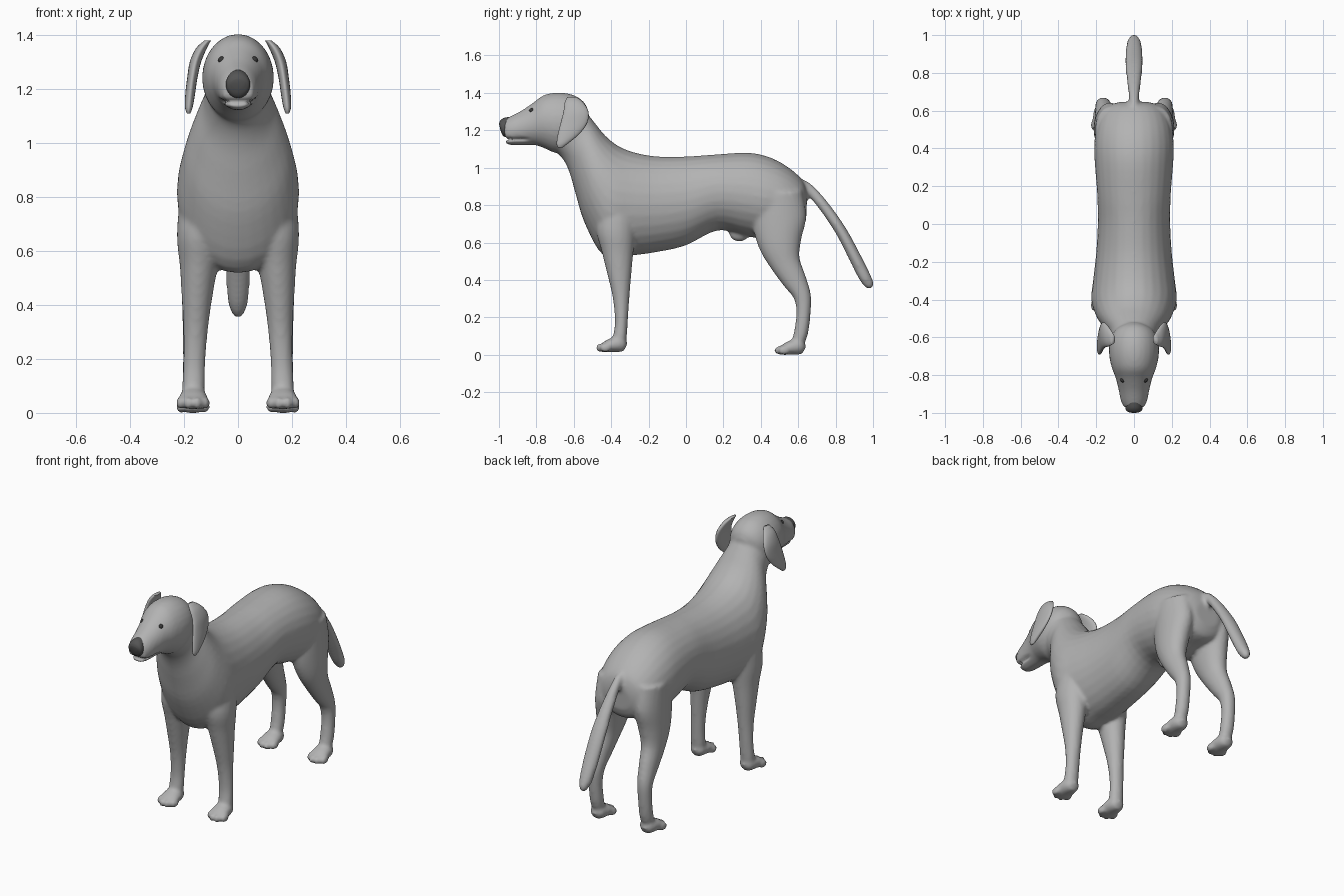
import bpy, bmesh, math
from mathutils import Vector, Matrix


def mat(name, v):
    m = bpy.data.materials.new(name)
    m.diffuse_color = (v, v, v, 1)
    return m


COAT, NOSE, EYE = mat("grey coat", 0.45), mat("dark nose", 0.09), mat("eye", 0.04)


def spline(rows, steps=4):
    """Catmull-Rom interpolation through station rows."""
    out = []
    for i in range(len(rows) - 1):
        p = [rows[max(i - 1, 0)], rows[i], rows[i + 1], rows[min(i + 2, len(rows) - 1)]]
        for k in range(steps):
            t = k / steps
            out.append([0.5 * (2 * b + (c - a) * t + (2 * a - 5 * b + 4 * c - d) * t * t
                               + (3 * b - a - 3 * c + d) * t ** 3) for a, b, c, d in zip(*p)])
    return out + [list(rows[-1])]


def loft(bm, rows, sides=(1,), n=28, dy=0, dz=0):
    """Rings spanning side-view points A and B: (yA, zA, yB, zB, x, half width)."""
    for s in sides:
        rings = []
        for ya, za, yb, zb, x, w in spline(rows):
            ring = []
            for i in range(n):
                a = math.tau * i / n
                t = 0.5 - 0.5 * math.cos(a)
                ring.append(bm.verts.new((s * (x + w * math.sin(a)),
                                          ya + (yb - ya) * t + dy, za + (zb - za) * t + dz)))
            rings.append(ring)
        for r, q in zip(rings, rings[1:]):
            for i in range(n):
                j = (i + 1) % n
                bm.faces.new((r[i], r[j], q[j], q[i]))
        bm.faces.new(rings[0][::-1])
        bm.faces.new(rings[-1])


def ball(bm, loc, size):
    m = Matrix.Translation(loc) @ Matrix.Diagonal((*size, 1))
    bmesh.ops.create_uvsphere(bm, u_segments=20, v_segments=12, radius=1, matrix=m)


def finish(bm, name, material):
    bmesh.ops.recalc_face_normals(bm, faces=bm.faces)
    me = bpy.data.meshes.new(name)
    bm.to_mesh(me)
    bm.free()
    me.materials.append(material)
    me.shade_smooth()
    ob = bpy.data.objects.new(name, me)
    bpy.context.collection.objects.link(ob)
    return ob


BOTH = (1, -1)
bm = bmesh.new()

# trunk and neck
loft(bm, [(.648, .86, .642, .72, 0, .08), (.625, .93, .61, .66, 0, .15), (.55, 1.0, .52, .64, 0, .192),
          (.45, 1.055, .42, .62, 0, .21), (.33, 1.08, .32, .635, 0, .208), (.15, 1.07, .17, .665, 0, .195),
          (0, 1.06, 0, .585, 0, .192), (-.15, 1.06, -.15, .55, 0, .2), (-.27, 1.08, -.3, .53, 0, .215),
          (-.36, 1.115, -.44, .53, 0, .226), (-.43, 1.17, -.54, .70, 0, .2), (-.48, 1.23, -.59, .86, 0, .163),
          (-.52, 1.28, -.625, .98, 0, .13), (-.56, 1.32, -.665, 1.055, 0, .118),
          (-.62, 1.3, -.72, 1.1, 0, .1)])
# head and muzzle
loft(bm, [(-.52, 1.30, -.55, 1.2, 0, .05), (-.545, 1.35, -.58, 1.13, 0, .10), (-.60, 1.388, -.64, 1.09, 0, .128),
          (-.68, 1.402, -.70, 1.08, 0, .132), (-.76, 1.388, -.76, 1.105, 0, .118),
          (-.82, 1.345, -.81, 1.121, 0, .097), (-.88, 1.305, -.88, 1.12, 0, .081),
          (-.94, 1.274, -.93, 1.12, 0, .07), (-.975, 1.255, -.965, 1.128, 0, .054)])
# tail
loft(bm, [(.58, .95, .58, .87, 0, .03), (.66, .92, .635, .865, 0, .025), (.75, .825, .71, .782, 0, .034),
          (.85, .685, .80, .65, 0, .045), (.93, .54, .872, .51, 0, .045), (.985, .43, .925, .405, 0, .038),
          (1.003, .38, .955, .365, 0, .024), (.995, .356, .975, .352, 0, .01)])
# front legs
loft(bm, [(-.45, .85, -.25, .85, .125, .085), (-.48, .68, -.27, .65, .138, .088), (-.45, .55, -.283, .53, .145, .07),
          (-.418, .42, -.293, .42, .152, .056), (-.391, .3, -.303, .3, .157, .045),
          (-.38, .18, -.311, .18, .162, .041), (-.39, .1, -.318, .08, .165, .042),
          (-.40, .06, -.33, .04, .165, .035)], BOTH)
# hind legs
loft(bm, [(.36, .85, .62, .88, .12, .085), (.36, .68, .643, .74, .128, .084), (.395, .56, .617, .62, .14, .074),
          (.455, .46, .607, .52, .15, .06), (.525, .365, .64, .42, .157, .05), (.577, .3, .668, .32, .162, .043),
          (.59, .22, .666, .22, .165, .039), (.577, .12, .652, .11, .165, .039),
          (.56, .06, .625, .04, .165, .035)], BOTH)
# paws with toes
for dy, dz in ((0, 0), (.955, -.014)):
    loft(bm, [(-.312, .06, -.325, .035, .165, .02), (-.34, .1, -.34, .016, .165, .043),
              (-.40, .09, -.40, .014, .166, .054), (-.44, .068, -.445, .014, .167, .052),
              (-.46, .045, -.46, .025, .167, .035)], BOTH, dy=dy, dz=dz)
    for s in BOTH:
        for ox, oy in ((-.045, .022), (-.016, 0), (.016, 0), (.045, .022)):
            ball(bm, (s * (.167 + ox), -.453 + oy + dy, .037 + dz), (.018, .031, .024))
# belly bump in front of the hind legs
ball(bm, (0, .285, .65), (.035, .055, .045))

# fuse everything into one smooth skin
raw = finish(bm, "body", COAT)
r = raw.modifiers.new("fuse", 'REMESH')
r.mode, r.voxel_size, r.use_smooth_shade = 'VOXEL', 0.0105, True
sm = raw.modifiers.new("soften", 'SMOOTH')
sm.factor, sm.iterations = 0.5, 5
skin = bpy.data.meshes.new_from_object(raw.evaluated_get(bpy.context.evaluated_depsgraph_get()))
raw.modifiers.clear()
raw.data = skin
skin.name = "body"
if not skin.materials:
    skin.materials.append(COAT)

# mouth crease
for v in skin.vertices:
    if v.co.y < -.83:
        g = math.exp(-((v.co.z - 1.152) / .008) ** 2) * min(1, (-.83 - v.co.y) / .04)
        v.co.x *= 1 - .22 * g
        v.co.y += .02 * g * (v.co.y < -.93)
skin.shade_smooth()

# nose
bm = bmesh.new()
loft(bm, [(-.935, 1.272, -.94, 1.17, 0, .04), (-.972, 1.267, -.968, 1.165, 0, .045),
          (-.993, 1.252, -.983, 1.178, 0, .041), (-1.0, 1.235, -.992, 1.2, 0, .025)])
finish(bm, "nose", NOSE)

# hanging ears
bm = bmesh.new()
loft(bm, [(-.635, 1.378, -.585, 1.378, .112, .012), (-.648, 1.35, -.55, 1.35, .135, .02),
          (-.655, 1.30, -.522, 1.30, .157, .021), (-.67, 1.24, -.528, 1.24, .169, .019),
          (-.685, 1.18, -.57, 1.18, .177, .018), (-.692, 1.13, -.63, 1.13, .182, .014),
          (-.685, 1.108, -.66, 1.108, .183, .006)], BOTH)
finish(bm, "ears", COAT)

# eyes set on the skin surface
bm = bmesh.new()
for s in BOTH:
    hit, p, nrm, _ = raw.closest_point_on_mesh(Vector((s * .067, -.83, 1.312)))
    ball(bm, p - nrm * .006, (.014, .014, .013))
finish(bm, "eyes", EYE)
